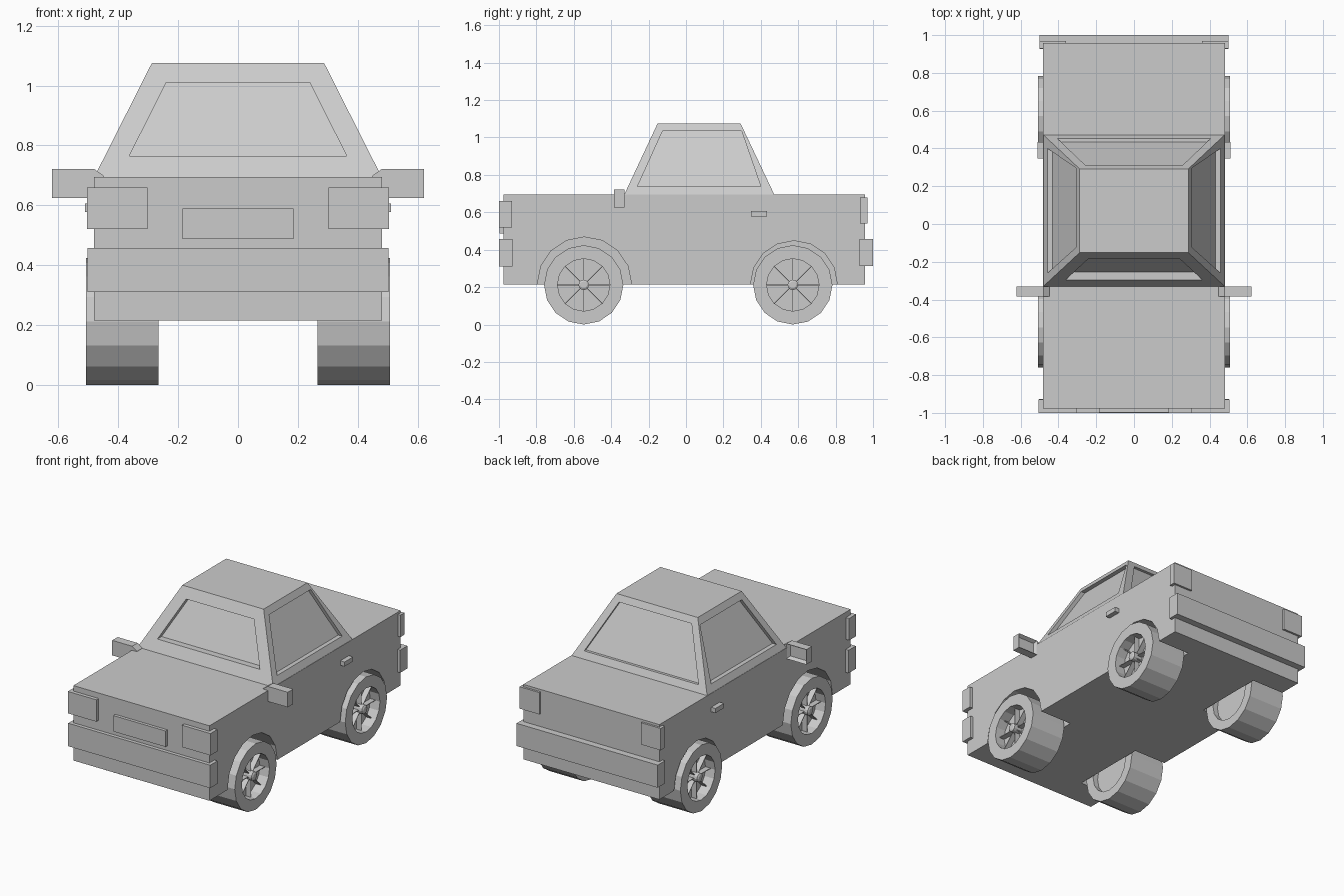
import bpy, bmesh, math
from mathutils import Vector

if "Cube" in bpy.data.objects:
    bpy.data.objects.remove(bpy.data.objects["Cube"])

grey = bpy.data.materials.new("grey")
grey.diffuse_color = (0.6, 0.6, 0.6, 1)
grey.use_nodes = True
grey.node_tree.nodes["Principled BSDF"].inputs["Base Color"].default_value = grey.diffuse_color


def finish(name, bm, recalc=True):
    bmesh.ops.remove_doubles(bm, verts=bm.verts, dist=1e-5)
    if recalc:
        bmesh.ops.recalc_face_normals(bm, faces=bm.faces)
    me = bpy.data.meshes.new(name)
    bm.to_mesh(me)
    bm.free()
    me.materials.append(grey)
    ob = bpy.data.objects.new(name, me)
    bpy.context.collection.objects.link(ob)
    return ob


def add_box(bm, x, y, z):
    vs = bmesh.ops.create_cube(bm, size=1)["verts"]
    for v in vs:
        v.co = Vector([(a + b) / 2 + c * abs(b - a) for (a, b), c in zip((x, y, z), v.co)])
    return vs


def box(name, x, y, z):
    bm = bmesh.new()
    add_box(bm, x, y, z)
    return finish(name, bm)


def lathe(bm, profile, cy, cz, s=1, n=16):
    """Revolve (radius, x) points about an axis along x."""
    rings = [[bm.verts.new((s * x, cy + r * math.cos(2 * math.pi * i / n),
                            cz + r * math.sin(2 * math.pi * i / n))) for i in range(n)]
             for r, x in profile]
    for a, b in zip(rings, rings[1:]):
        for i in range(n):
            j = (i + 1) % n
            bm.faces.new((a[i], a[j], b[j], b[i]))


# Body with wheel wells cut out
body = box("body", (-.482, .482), (-.977, .957), (.215, .695))
for end, cy, r in (("front", -.543, .252), ("rear", .577, .232)):
    for side, s in (("right", 1), ("left", -1)):
        bm = bmesh.new()
        lathe(bm, [(0, .255), (r, .255), (r, .6), (0, .6)], cy, .216, s)
        cutter = finish(f"{end}_{side}_well_cutter", bm)
        cutter.hide_render = True
        cutter.hide_viewport = True
        mod = body.modifiers.new("well", 'BOOLEAN')
        mod.object = cutter
        mod.operation = 'DIFFERENCE'
        mod.solver = 'EXACT'

# Cabin: tapered block whose windows are sunk horizontally into each side
Z0, Z1 = .695, 1.075
X0, X1 = .48, .288
FRONT, BACK = (-.33, -.152), (.472, .292)


def lerp(pair, z):
    return pair[0] + (pair[1] - pair[0]) * (z - Z0) / (Z1 - Z0)


bm = bmesh.new()


def window(outer, inner, push):
    o = [bm.verts.new(p) for p in outer]
    i = [bm.verts.new(p) for p in inner]
    g = [bm.verts.new(Vector(p) + Vector(push)) for p in inner]
    for k in range(4):
        m = (k + 1) % 4
        bm.faces.new((o[k], o[m], i[m], i[k]))
        bm.faces.new((i[k], i[m], g[m], g[k]))
    bm.faces.new(g)


def corner(sx, ypair, z):
    return (sx * lerp((X0, X1), z), lerp(ypair, z), z)


def end_window(ypair, z0, z1, w0, w1, push):
    outer = [corner(-1, ypair, Z0), corner(1, ypair, Z0), corner(1, ypair, Z1), corner(-1, ypair, Z1)]
    inner = [(-w0, lerp(ypair, z0), z0), (w0, lerp(ypair, z0), z0),
             (w1, lerp(ypair, z1), z1), (-w1, lerp(ypair, z1), z1)]
    window(outer, inner, (0, push, 0))


end_window(FRONT, .765, 1.01, .363, .24, .042)
end_window(BACK, .737, 1.035, .405, .257, -.018)
for s in (1, -1):
    outer = [corner(s, FRONT, Z0), corner(s, BACK, Z0), corner(s, BACK, Z1), corner(s, FRONT, Z1)]
    xa, xb = s * lerp((X0, X1), .737), s * lerp((X0, X1), 1.035)
    inner = [(xa, -.26, .737), (xa, .40, .737), (xb, .297, 1.035), (xb, -.125, 1.035)]
    window(outer, inner, (-s * .028, 0, 0))
for z in (Z0, Z1):
    bm.faces.new([bm.verts.new(p) for p in (corner(-1, FRONT, z), corner(1, FRONT, z),
                                            corner(1, BACK, z), corner(-1, BACK, z))])
finish("cabin", bm)

# Bumpers and grille
box("front_bumper", (-.503, .503), (-1, -.927), (.31, .457))
box("rear_bumper", (-.5, .5), (.927, 1), (.312, .457))
box("grille", (-.185, .185), (-.997, -.95), (.488, .59))

for side, s in (("right", 1), ("left", -1)):
    # Lights and door handle
    box(side + "_headlight", (s * .303, s * .505), (-1, -.93), (.52, .66))
    box(side + "_taillight", (s * .36, s * .5), (.93, .97), (.54, .68))
    box(side + "_door_handle", (s * .47, s * .512), (.347, .433), (.577, .606))

    # Wing mirror with a sunken glass on its rear face, plus a wedge arm
    bm = bmesh.new()
    add_box(bm, (s * .48, s * .622), (-.385, -.33), (.625, .721))
    bm.normal_update()
    glass = max(bm.faces, key=lambda f: f.calc_center_median().y)
    bmesh.ops.inset_region(bm, faces=[glass], thickness=.018)
    for v in glass.verts:
        v.co.y -= .022
    finish(side + "_mirror", bm)
    bm = bmesh.new()
    a, b = [[bm.verts.new((s * x, y, z)) for x, z in ((.445, .69), (.48, .69), (.48, .721), (.449, .699))]
            for y in (-.385, -.33)]
    bm.faces.new(a)
    bm.faces.new(b)
    for k in range(4):
        m = (k + 1) % 4
        bm.faces.new((a[k], a[m], b[m], b[k]))
    finish(side + "_mirror_arm", bm)

    # Wheels: dished tyre, hub and thin radial spokes
    for end, cy in (("front", -.547), ("rear", .571)):
        cz = .212
        bm = bmesh.new()
        lathe(bm, [(0, .44), (.14, .44), (.14, .508), (.212, .508), (.212, .265),
                   (.15, .265), (.15, .30), (0, .30)], cy, cz, s)
        finish(f"{end}_{side}_tyre", bm)
        bm = bmesh.new()
        lathe(bm, [(0, .43), (.028, .43), (.028, .497), (.018, .503), (0, .503)], cy, cz, s, 12)
        finish(f"{end}_{side}_hub", bm)
        bm = bmesh.new()
        for k in range(8):
            t = math.pi * k / 4
            for v in add_box(bm, (s * .435, s * .475), (.02, .141), (-.002, .002)):
                y, z = v.co.y, v.co.z
                v.co.y = cy + y * math.cos(t) - z * math.sin(t)
                v.co.z = cz + y * math.sin(t) + z * math.cos(t)
        finish(f"{end}_{side}_spokes", bm)
